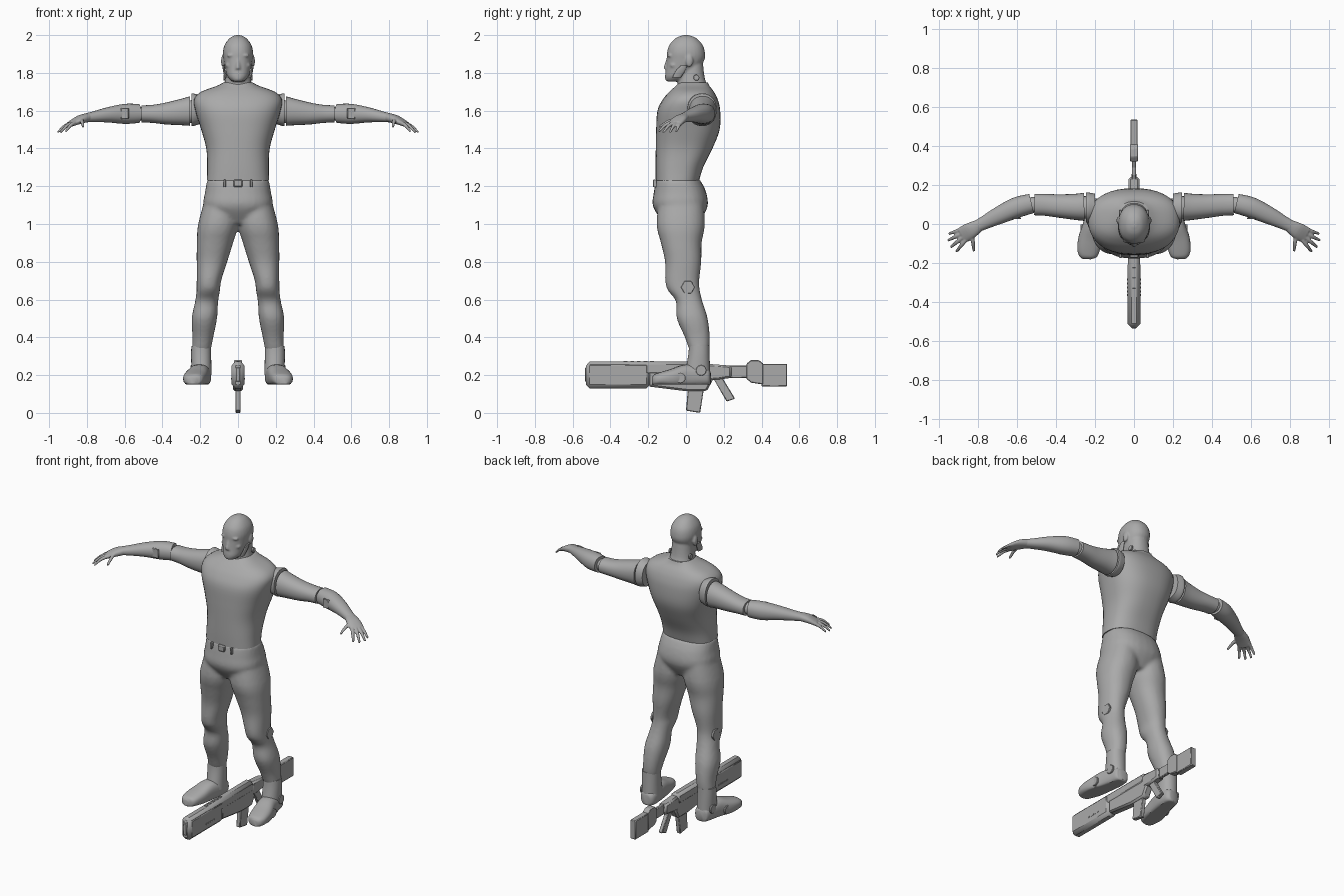
import bpy, bmesh, math
from mathutils import Vector

if "Cube" in bpy.data.objects:
    bpy.data.objects.remove(bpy.data.objects["Cube"], do_unlink=True)

GREY = (0.4, 0.4, 0.4, 1)
mat = bpy.data.materials.new("plain grey")
mat.use_nodes = True
mat.diffuse_color = GREY
bsdf = mat.node_tree.nodes["Principled BSDF"]
bsdf.inputs["Base Color"].default_value = GREY
bsdf.inputs["Roughness"].default_value = 0.6


def catmull(a, b, c, d, t):
    return 0.5 * (2 * b + (c - a) * t + (2 * a - 5 * b + 4 * c - d) * t * t
                  + (3 * b - a - 3 * c + d) * t ** 3)


def refine(rings, steps):
    """Smoothly interpolate between the key cross-sections."""
    rings = [Vector(r) for r in rings]
    out = []
    for i in range(len(rings) - 1):
        a, d = rings[max(i - 1, 0)], rings[min(i + 2, len(rings) - 1)]
        out += [catmull(a, rings[i], rings[i + 1], d, s / steps) for s in range(steps)]
    return out + [rings[-1]]


def loft(bm, rings, upright=True, power=2.2, sides=28, steps=4, floor=None):
    """Skin rings of (x, y, z, radius across, radius other way)."""
    rings = refine(rings, steps)
    loops = []
    for i, r in enumerate(rings):
        across, other = Vector((1, 0, 0)), Vector((0, 1, 0))
        if not upright:
            way = rings[min(i + 1, len(rings) - 1)] - rings[max(i - 1, 0)]
            across = Vector((-way[1], way[0], 0)).normalized()
            other = Vector((0, 0, 1))
        loop = []
        for k in range(sides):
            t = math.tau * k / sides
            c, s = math.cos(t), math.sin(t)
            p = Vector(r[:3])
            p += across * r[3] * math.copysign(abs(c) ** (2 / power), c)
            p += other * r[4] * math.copysign(abs(s) ** (2 / power), s)
            if floor is not None:
                p.z = max(p.z, floor)
            loop.append(bm.verts.new(p))
        loops.append(loop)
    for a, b in zip(loops, loops[1:]):
        for k in range(sides):
            j = (k + 1) % sides
            bm.faces.new((a[k], a[j], b[j], b[k]))
    bm.faces.new(loops[0])
    bm.faces.new(loops[-1])


def finish(bm, name, mirror=False, voxel=0, bevel=0, angle=40):
    bmesh.ops.recalc_face_normals(bm, faces=bm.faces)
    mesh = bpy.data.meshes.new(name)
    bm.to_mesh(mesh)
    bm.free()
    mesh.materials.append(mat)
    ob = bpy.data.objects.new(name, mesh)
    bpy.context.collection.objects.link(ob)
    bpy.ops.object.select_all(action="DESELECT")
    ob.select_set(True)
    bpy.context.view_layer.objects.active = ob
    bpy.ops.object.shade_smooth_by_angle(angle=math.radians(angle))
    if mirror:
        m = ob.modifiers.new("mirror", "MIRROR")
        m.use_mirror_merge = False
    if voxel:
        m = ob.modifiers.new("blend", "REMESH")
        m.mode, m.voxel_size, m.use_smooth_shade = "VOXEL", voxel, True
        m = ob.modifiers.new("soften", "SMOOTH")
        m.factor, m.iterations = 0.5, 4
    if bevel:
        m = ob.modifiers.new("bevel", "BEVEL")
        m.width, m.segments = bevel, 1
    return ob


def limb(name, rings, mirror=True, **kw):
    bm = bmesh.new()
    loft(bm, rings, **kw)
    return finish(bm, name, mirror)


def ball(bm, centre, radii):
    made = bmesh.ops.create_uvsphere(bm, u_segments=16, v_segments=10, radius=1)["verts"]
    bmesh.ops.scale(bm, vec=radii, verts=made)
    bmesh.ops.translate(bm, vec=centre, verts=made)


def prism(name, outline, half, bevel=0.004, x=0, mirror=False):
    """Extrude a side outline of (y, z) points across x."""
    bm = bmesh.new()
    face = bm.faces.new([bm.verts.new((x - half, y, z)) for y, z in outline])
    ext = bmesh.ops.extrude_face_region(bm, geom=[face])["geom"]
    bmesh.ops.translate(bm, vec=(2 * half, 0, 0),
                        verts=[g for g in ext if isinstance(g, bmesh.types.BMVert)])
    return finish(bm, name, mirror, bevel=bevel, angle=20)


def box(name, y0, y1, z0, z1, half, **kw):
    return prism(name, [(y0, z0), (y1, z0), (y1, z1), (y0, z1)], half, **kw)


def disc(name, x, y, z, radius, sides, half=0.006):
    pts = [(y + radius * math.cos(math.tau * k / sides),
            z + radius * math.sin(math.tau * k / sides)) for k in range(sides)]
    return prism(name, pts, half, 0.002, x, True)


# Head and neck
bm = bmesh.new()
loft(bm, [(0, -.065, 1.755, .03, .04), (0, -.045, 1.78, .055, .066), (0, -.02, 1.82, .068, .086),
          (0, -.002, 1.87, .077, .1), (0, 0, 1.91, .08, .1), (0, 0, 1.95, .07, .087),
          (0, 0, 1.985, .043, .053), (0, 0, 2, .012, .015)])
loft(bm, [(0, .04, 1.64, .12, .11), (0, .035, 1.72, .08, .085), (0, .03, 1.77, .068, .07),
          (0, .03, 1.85, .06, .06)])
loft(bm, [(0, -.1, 1.822, .016, .02), (0, -.098, 1.84, .011, .018), (0, -.09, 1.885, .008, .01)])
ball(bm, (0, -.085, 1.772), (.034, .027, .018))
ball(bm, (0, -.096, 1.803), (.026, .012, .007))
for side in (-1, 1):
    ball(bm, (side * .08, .018, 1.862), (.01, .02, .032))
    ball(bm, (side * .034, -.085, 1.892), (.026, .014, .008))
    ball(bm, (side * .045, -.066, 1.84), (.022, .02, .014))
finish(bm, "head_and_neck", voxel=.006)

bm = bmesh.new()
ball(bm, (.032, -.083, 1.873), (.012, .009, .007))
finish(bm, "eyes", mirror=True)
limb("jaw_guard", [(.064, -.05, 1.775, .008, .022), (.073, -.03, 1.81, .006, .025),
                   (.077, -.01, 1.84, .006, .016)], sides=12)
disc("neck_bolt", .07, .055, 1.775, .016, 16)

# Torso with collar
limb("torso", [(0, -.045, 1.23, .165, .115), (0, -.035, 1.3, .163, .126), (0, -.01, 1.4, .168, .15),
               (0, .01, 1.5, .195, .168), (0, .015, 1.6, .226, .166), (0, .023, 1.66, .232, .145),
               (0, .03, 1.7, .195, .118), (0, .035, 1.73, .115, .09), (0, .04, 1.75, .075, .075)],
     mirror=False, power=2.5, sides=40)
limb("shoulder_cuff", [(.2, .085, 1.605, .07, .075), (.235, .085, 1.605, .077, .086),
                       (.247, .085, 1.605, .076, .085)], upright=False)
limb("shoulder_joint", [(.2, .085, 1.6, .06, .065), (.3, .085, 1.59, .055, .055)], upright=False)

# Arms
limb("upper_arm", [(.255, .088, 1.598, .072, .078), (.3, .088, 1.593, .067, .07),
                   (.38, .092, 1.585, .06, .058), (.45, .098, 1.583, .056, .048),
                   (.51, .1, 1.583, .055, .045)], upright=False)
limb("elbow_joint", [(.48, .1, 1.583, .04, .036), (.56, .095, 1.583, .04, .036)], upright=False)
limb("forearm", [(.525, .105, 1.585, .05, .05), (.6, .085, 1.583, .053, .053),
                 (.69, .045, 1.578, .045, .04), (.77, .005, 1.567, .034, .028),
                 (.82, -.02, 1.56, .03, .022)], upright=False)
box("forearm_port", .025, .034, 1.555, 1.615, .022, x=.6, mirror=True)

# Hands with five fingers
bm = bmesh.new()
loft(bm, [(.79, -.005, 1.565, .03, .024), (.84, -.035, 1.552, .042, .023),
          (.885, -.06, 1.53, .042, .015)], upright=False)
fingers = [((.88, -.028, 1.535), (.95, -.05, 1.49)), ((.885, -.05, 1.533), (.955, -.085, 1.485)),
           ((.88, -.07, 1.533), (.94, -.12, 1.485)), ((.865, -.085, 1.535), (.912, -.143, 1.49)),
           ((.83, -.055, 1.55), (.82, -.14, 1.515))]
for base, tip in fingers:
    a, b = Vector(base), Vector(tip)
    mid = a.lerp(b, .5) + Vector((0, 0, .008))
    loft(bm, [(*a, .011, .012), (*mid, .01, .01), (*b, .007, .007)], upright=False, sides=10)
finish(bm, "hands", mirror=True, voxel=.004)

# Trousers: hips blended with both legs
bm = bmesh.new()
loft(bm, [(0, -.042, 1.235, .163, .116), (0, -.032, 1.17, .174, .138), (0, -.03, 1.09, .18, .144),
          (0, -.025, 1, .1, .09)], power=2.4)
for side in (-1, 1):
    leg = [(.085, -.025, 1.15, .085, .115), (.105, -.028, 1, .106, .128), (.122, -.025, .9, .096, .108),
           (.138, -.015, .8, .081, .096), (.153, -.02, .7, .064, .09), (.157, -.012, .65, .062, .085),
           (.166, .017, .59, .061, .07), (.178, .033, .5, .067, .082), (.186, .06, .4, .055, .066),
           (.194, .07, .33, .05, .052)]
    loft(bm, [(side * r[0], *r[1:]) for r in leg])
finish(bm, "trousers", voxel=.011)
disc("knee_plate", .215, .01, .665, .037, 6)

# Belt fittings
disc_pts = [(-.174, 1.195), (-.155, 1.195), (-.155, 1.235), (-.174, 1.235)]
prism("buckle", disc_pts, .024, .006)
prism("belt_loop", disc_pts, .006, .002, .07, True)

# Boots
limb("boot_shaft", [(.195, .07, .355, .052, .054), (.195, .068, .3, .053, .057),
                    (.193, .06, .2, .053, .068)])
limb("boot_foot", [(.19, .13, .185, .025, .03), (.19, .115, .19, .045, .045), (.195, .06, .195, .053, .055),
                   (.208, -.01, .195, .055, .06), (.225, -.08, .185, .061, .047),
                   (.235, -.14, .18, .056, .034), (.24, -.168, .175, .042, .028),
                   (.241, -.18, .17, .02, .018)], upright=False, power=2.6, floor=.15)
disc("ankle_disc", .245, .08, .225, .028, 16)
disc("boot_disc", .268, -.03, .185, .028, 16)

# Rifle
box("rifle_shroud", -.53, -.19, .13, .27, .034, bevel=.02)
box("rifle_upper", -.525, .12, .2, .272, .03, bevel=.016)
prism("rifle_receiver", [(-.2, .14), (0, .115), (.11, .115), (.14, .17), (.14, .255), (-.2, .255)], .026, .01)
prism("rifle_rear", [(.11, .17), (.24, .185), (.24, .25), (.11, .26)], .027, .01)
box("stock_rod", .2, .34, .185, .25, .01)
prism("stock_block", [(.32, .18), (.345, .16), (.41, .15), (.41, .26), (.385, .28), (.345, .28), (.32, .26)], .02)
box("stock_butt", .4, .535, .14, .26, .019)
prism("magazine", [(.01, .13), (.095, .13), (.075, 0), (0, .012)], .014)
prism("grip", [(.14, .19), (.19, .19), (.26, .075), (.215, .06)], .013)
box("muzzle_plate", -.535, -.528, .165, .24, .012)
for k in range(5):
    box("top_vent", -.33 + k * .035, -.31 + k * .035, .27, .276, .008, bevel=.001)
    box("side_vent", -.37 + k * .02, -.36 + k * .02, .178, .186, .036, bevel=0)
